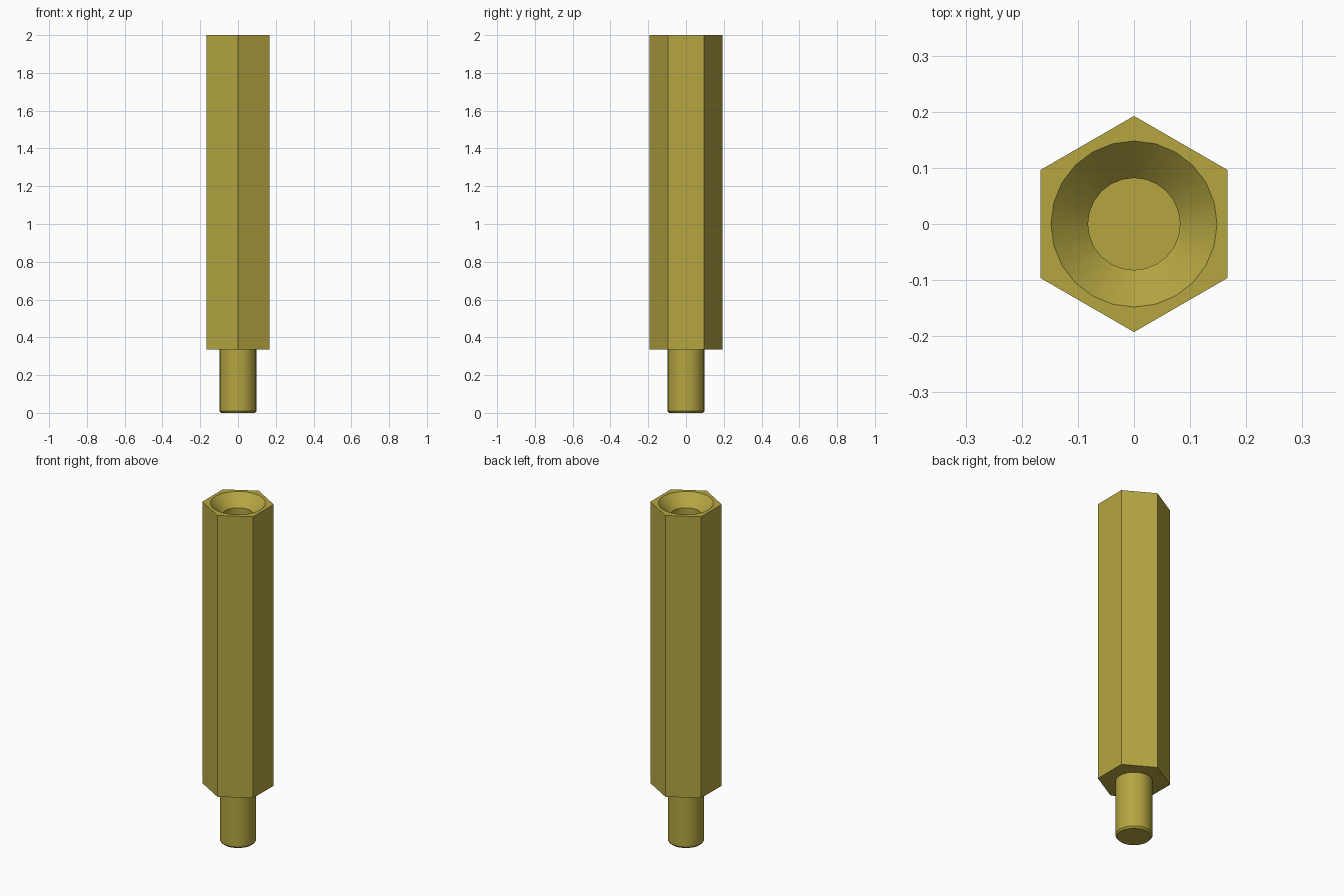
import bpy, bmesh, math

if "Cube" in bpy.data.objects:
    bpy.data.objects.remove(bpy.data.objects["Cube"], do_unlink=True)

SEG = 24                 # sides of the round features, four per hex side
HEX_R = 0.1925           # centre to hex corner
SHOULDER, TOP = 0.335, 2.0

# Brass
brass = bpy.data.materials.new("brass")
brass.use_nodes = True
colour = (0.462, 0.381, 0.054, 1.0)
brass.diffuse_color = colour
brass.node_tree.nodes["Principled BSDF"].inputs["Base Color"].default_value = colour

bm = bmesh.new()


def ring(radius, z, n=SEG):
    """Loop of n vertices starting on the +y axis."""
    angles = [math.pi / 2 + 2 * math.pi * i / n for i in range(n)]
    return [bm.verts.new((radius * math.cos(a), radius * math.sin(a), z)) for a in angles]


def bridge(a, b):
    """Quad strip between two loops of equal length."""
    n = len(a)
    for i in range(n):
        j = (i + 1) % n
        bm.faces.new((a[i], a[j], b[j], b[i]))


def hex_to_round(hexa, circle):
    """Flat face between a hex outline and a round opening."""
    step = SEG // 6
    for k in range(6):
        arc = [circle[(k * step + s) % SEG] for s in range(step, -1, -1)]
        bm.faces.new([hexa[k], hexa[(k + 1) % 6]] + arc)


# Threaded stud with a small chamfer at its tip
stud = [ring(0.09, 0.0), ring(0.098, 0.01), ring(0.098, SHOULDER)]
bm.faces.new(stud[0])
bridge(stud[0], stud[1])
bridge(stud[1], stud[2])

# Hexagonal body
hex_low, hex_top = ring(HEX_R, SHOULDER, 6), ring(HEX_R, TOP, 6)
hex_to_round(hex_low, stud[2])
bridge(hex_low, hex_top)

# Countersink and blind bore
bore = [ring(0.148, TOP), ring(0.082, TOP - 0.066), ring(0.082, TOP - 0.6)]
hex_to_round(hex_top, bore[0])
bridge(bore[0], bore[1])
bridge(bore[1], bore[2])
bm.faces.new(bore[2])

bmesh.ops.recalc_face_normals(bm, faces=bm.faces[:])
mesh = bpy.data.meshes.new("hex_standoff")
bm.to_mesh(mesh)
bm.free()
mesh.materials.append(brass)
standoff = bpy.data.objects.new("hex_standoff", mesh)
bpy.context.collection.objects.link(standoff)

# Smooth round walls, sharp hex edges
bpy.ops.object.select_all(action="DESELECT")
standoff.select_set(True)
bpy.context.view_layer.objects.active = standoff
bpy.ops.object.shade_smooth_by_angle(angle=math.radians(30))
